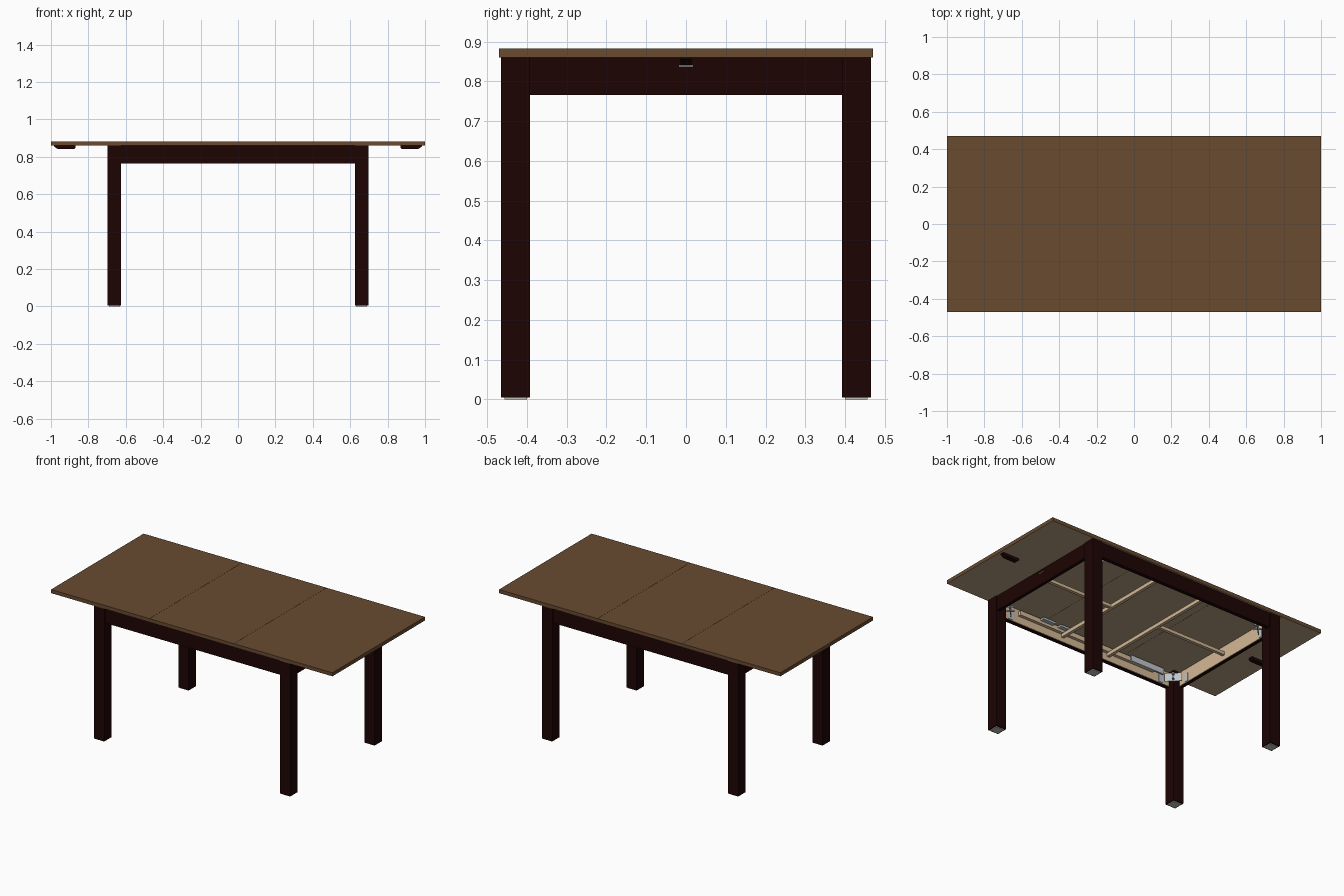
import bpy, bmesh, math
from mathutils import Matrix, Vector

if "Cube" in bpy.data.objects:
    bpy.data.objects.remove(bpy.data.objects["Cube"])


def material(name, rgb):
    m = bpy.data.materials.new(name)
    m.diffuse_color = (*rgb, 1)
    m.use_nodes = True
    m.node_tree.nodes["Principled BSDF"].inputs["Base Color"].default_value = m.diffuse_color
    return m


BROWN = material("brown wood", (0.140, 0.069, 0.030))
UNDER = material("raw underside board", (0.47, 0.35, 0.22))
DARK = material("dark wood", (0.0125, 0.0012, 0.0012))
TAN = material("raw tan wood", (0.66, 0.48, 0.30))
METAL = material("steel", (0.52, 0.56, 0.60))
FOOT = material("grey pad", (0.52, 0.52, 0.50))


def finish(name, bm, *mats):
    bmesh.ops.recalc_face_normals(bm, faces=bm.faces)
    me = bpy.data.meshes.new(name)
    bm.to_mesh(me)
    bm.free()
    for m in mats:
        me.materials.append(m)
    ob = bpy.data.objects.new(name, me)
    bpy.context.collection.objects.link(ob)
    return ob


def box(name, x, y, z, *mats, rule=None, turn=0):
    """Box from (min, max) ranges; rule(normal) picks the material; turn spins it about its centre."""
    bm = bmesh.new()
    bmesh.ops.create_cube(bm, size=1)
    c = Vector([(r[0] + r[1]) / 2 for r in (x, y, z)])
    s = [abs(r[1] - r[0]) for r in (x, y, z)]
    bm.transform(Matrix.Translation(c) @ Matrix.Rotation(turn, 4, 'Z') @ Matrix.Diagonal((*s, 1)))
    if rule:
        bm.normal_update()
        for f in bm.faces:
            f.material_index = rule(f.normal)
    return finish(name, bm, *mats)


def span(a, b, s):
    return (a * s, b * s)


# table top: two end leaves and a middle leaf, raw board underneath
for name, x in (("left_leaf", (-1, -0.3005)), ("middle_leaf", (-0.2995, 0.2995)), ("right_leaf", (0.3005, 1))):
    box(name, x, (-0.47, 0.47), (0.86, 0.883), BROWN, UNDER, rule=lambda n: int(n.z < -0.5))

# legs, foot pads, corner brackets
for sx in (-1, 1):
    for sy in (-1, 1):
        tag = ("right" if sx > 0 else "left") + ("_back" if sy > 0 else "_front")
        box(tag + "_leg", span(0.625, 0.697, sx), span(0.392, 0.465, sy), (0.005, 0.8595), DARK)
        box(tag + "_foot_pad", span(0.632, 0.690, sx), span(0.400, 0.457, sy), (0, 0.005), FOOT)
        cx, cy = 0.608 * sx, 0.375 * sy
        box(tag + "_bracket", (cx - 0.05, cx + 0.05), (cy - 0.002, cy + 0.002),
            (0.772, 0.825), METAL, turn=-math.pi / 4 * sx * sy)
        # bracket flanges along each apron
        box(tag + "_long_flange", span(0.545, 0.575, sx), span(0.428, 0.432, sy), (0.772, 0.825), METAL)
        box(tag + "_short_flange", span(0.664, 0.668, sx), span(0.315, 0.342, sy), (0.772, 0.825), METAL)
        # bolts pointing from the leg through the bracket
        for z in (0.784, 0.813):
            bm = bmesh.new()
            bmesh.ops.create_cone(bm, cap_ends=True, segments=8, radius1=0.006, radius2=0.006, depth=0.05)
            d = Vector((sx, sy, 0)).normalized()
            bm.transform(Matrix.Translation((cx, cy, z)) @ d.to_track_quat('Z', 'Y').to_matrix().to_4x4())
            finish(tag + "_bolt", bm, METAL)

# long aprons with raw lining and metal slides
for s, tag in ((-1, "front"), (1, "back")):
    box(tag + "_apron", (-0.625, 0.625), span(0.436, 0.460, s), (0.765, 0.8595), DARK)
    box(tag + "_apron_lining", (-0.624, 0.624), span(0.432, 0.436, s), (0.768, 0.857), TAN)
    box(tag + "_slide_rail", (-0.50, 0.50), span(0.412, 0.432, s), (0.815, 0.845), TAN)
    box(tag + "_slide_plate", span(0.32, 0.56, s), span(0.402, 0.412, s), (0.812, 0.85), METAL)
    for i, x in enumerate(((-0.35, -0.26), (-0.22, -0.13))):
        box(f"{tag}_catch_{i}", span(*x, s), span(0.385, 0.412, s), (0.832, 0.845), METAL)

# short aprons with raw lining, frame bars and pull handles
for s, tag in ((-1, "left"), (1, "right")):
    box(tag + "_apron", span(0.672, 0.692, s), (-0.392, 0.392), (0.765, 0.8595), DARK)
    box(tag + "_apron_lining", span(0.668, 0.672, s), (-0.391, 0.391), (0.768, 0.857), TAN)
    # small metal guide at the centre of the apron
    box(tag + "_guide", span(0.692, 0.694, s), (-0.018, 0.018), (0.837, 0.840), METAL)
    # centre runner and cross bar of the frame
    box(tag + "_centre_runner", span(0.18, 0.668, s), (-0.010, 0.010), (0.798, 0.818), TAN)
    box(tag + "_cross_bar", span(0.160, 0.18, s), (-0.432, 0.432), (0.795, 0.818), TAN)
    # pull handle under the end leaf, tapered downward
    bm = bmesh.new()
    prof = [(0.985, 0.8598), (0.868, 0.8598), (0.868, 0.85), (0.878, 0.841), (0.962, 0.841), (0.985, 0.856)]
    f = bm.faces.new([bm.verts.new((x * s, -0.014, z)) for x, z in prof])
    g = bmesh.ops.extrude_face_region(bm, geom=[f])["geom"]
    bmesh.ops.translate(bm, vec=(0, 0.028, 0), verts=[v for v in g if isinstance(v, bmesh.types.BMVert)])
    finish(tag + "_handle", bm, DARK)
